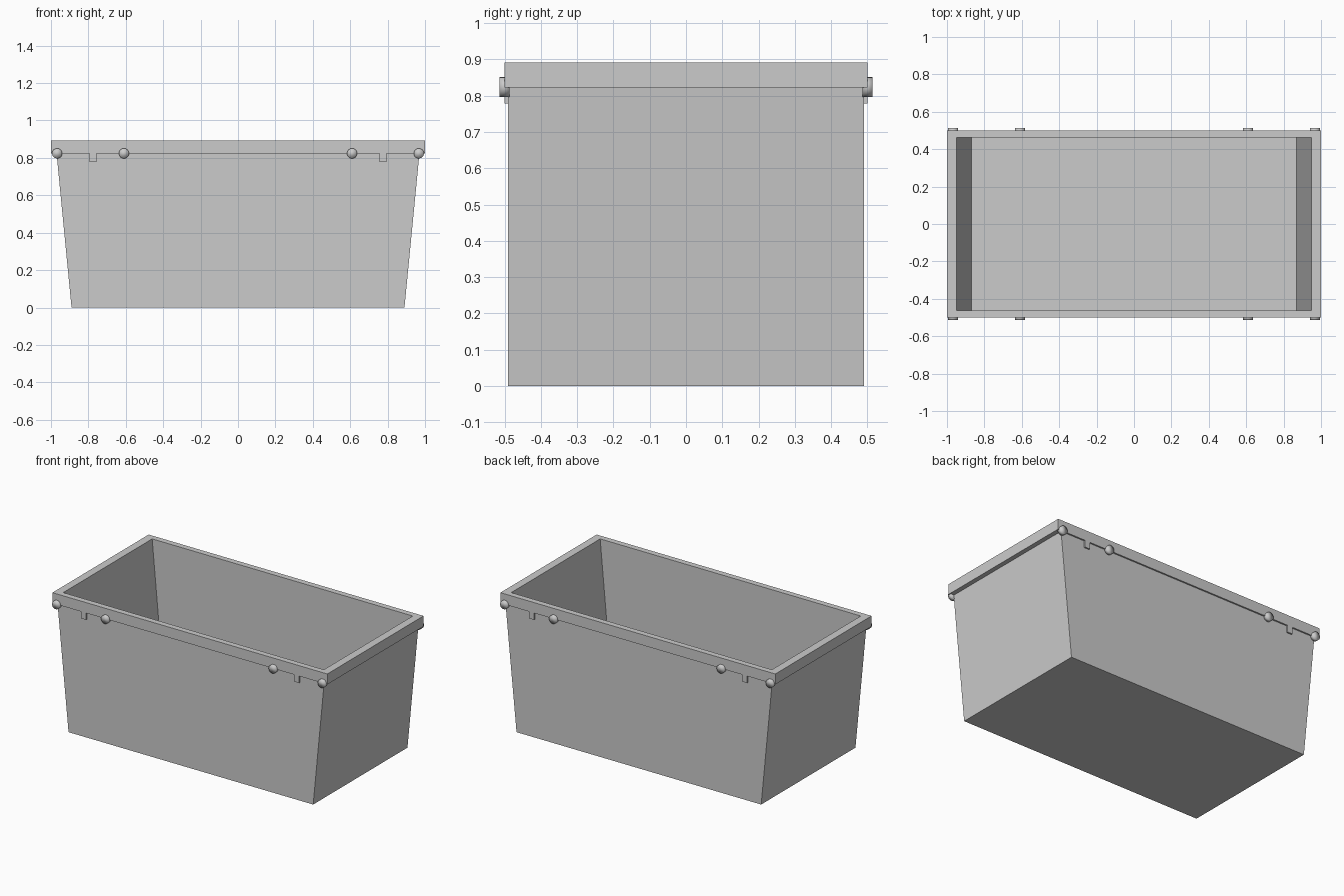
import bpy, bmesh, math

if "Cube" in bpy.data.objects:
    bpy.data.objects.remove(bpy.data.objects["Cube"])


def finish(name, bm):
    bmesh.ops.recalc_face_normals(bm, faces=bm.faces)
    mesh = bpy.data.meshes.new(name)
    bm.to_mesh(mesh)
    bm.free()
    obj = bpy.data.objects.new(name, mesh)
    bpy.context.collection.objects.link(obj)
    return obj


def loft_rectangles(name, sections):
    """Join rectangles (half x, half y, z), capping first and last."""
    bm = bmesh.new()
    rings = []
    for x, y, z in sections:
        rings.append([bm.verts.new((sx * x, sy * y, z))
                      for sx, sy in ((-1, -1), (1, -1), (1, 1), (-1, 1))])
    for a, b in zip(rings, rings[1:]):
        for i in range(4):
            j = (i + 1) % 4
            bm.faces.new((a[i], a[j], b[j], b[i]))
    bm.faces.new(rings[0])
    bm.faces.new(rings[-1])
    return finish(name, bm)


# Tapered tub: outer wall, overhanging rim, inner wall and floor
loft_rectangles("tub", [
    (0.89, 0.49, 0.0),
    (0.97, 0.49, 0.823),
    (1.0, 0.50, 0.823),
    (1.0, 0.50, 0.892),
    (0.948, 0.462, 0.892),
    (0.87, 0.462, 0.03),
])

for sy, side in ((-1, "front"), (1, "back")):
    for sx, end in ((-1, "left"), (1, "right")):
        # Small tab hanging below the rim
        bpy.ops.mesh.primitive_cube_add(size=1, location=(sx * 0.775, sy * 0.49, 0.804))
        tab = bpy.context.object
        tab.name = f"{side}_{end}_rim_tab"
        tab.scale = (0.038, 0.02, 0.052)

        # Round studs with softly shaded faces
        for x, place in ((0.967, "corner"), (0.61, "inner")):
            bpy.ops.mesh.primitive_cylinder_add(
                vertices=24, radius=0.027, depth=0.027,
                location=(sx * x, sy * 0.5005, 0.824),
                rotation=(math.pi / 2, 0, 0))
            stud = bpy.context.object
            stud.name = f"{side}_{end}_{place}_stud"
            bpy.ops.object.shade_smooth()
